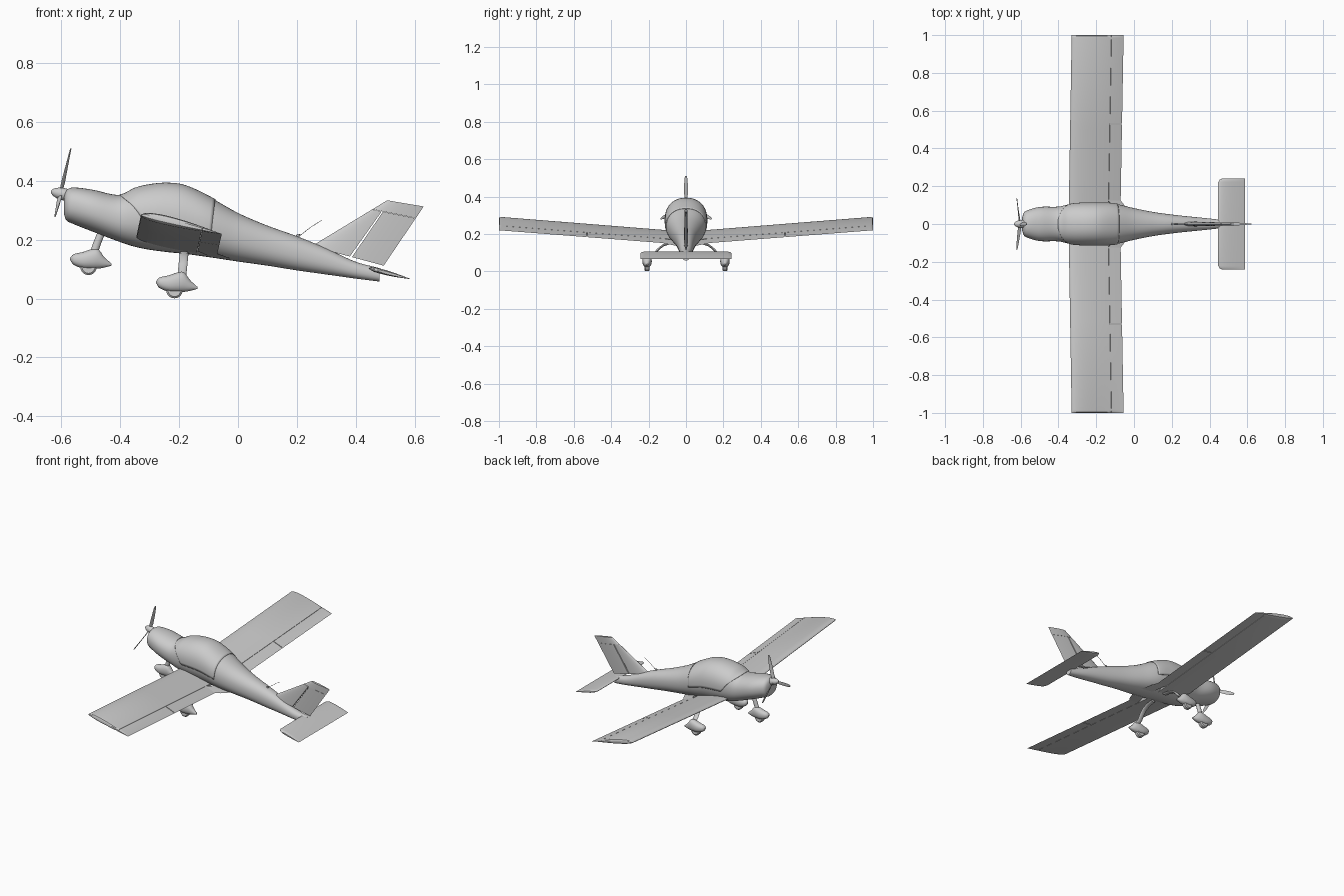
import bpy, bmesh, math
from math import sin, cos, pi, sqrt
from mathutils import Vector as V, Matrix

if "Cube" in bpy.data.objects:
    bpy.data.objects.remove(bpy.data.objects["Cube"])

grey = bpy.data.materials.new("plain grey")
grey.use_nodes = True
GREY = (0.6, 0.6, 0.6, 1)
grey.diffuse_color = GREY
grey.node_tree.nodes["Principled BSDF"].inputs["Base Color"].default_value = GREY


def finish(name, bm, angle=35):
    bmesh.ops.remove_doubles(bm, verts=bm.verts, dist=0.00005)
    bmesh.ops.recalc_face_normals(bm, faces=bm.faces)
    me = bpy.data.meshes.new(name)
    bm.to_mesh(me)
    bm.free()
    me.materials.append(grey)
    ob = bpy.data.objects.new(name, me)
    bpy.context.collection.objects.link(ob)
    bpy.ops.object.select_all(action="DESELECT")
    ob.select_set(True)
    bpy.context.view_layer.objects.active = ob
    bpy.ops.object.shade_smooth_by_angle(angle=math.radians(angle))
    return ob


def loft(name, rings, closed=True, matrix=None, angle=35):
    """Skin a list of equal-length rings; closed rings also get end caps."""
    bm = bmesh.new()
    rows = [[bm.verts.new(p) for p in r] for r in rings]
    n = len(rows[0])
    for r, q in zip(rows, rows[1:]):
        for i in range(n if closed else n - 1):
            j = (i + 1) % n
            bm.faces.new((r[i], r[j], q[j], q[i]))
    if closed:
        bm.faces.new(rows[0])
        bm.faces.new(rows[-1])
    if matrix:
        bm.transform(matrix)
    return finish(name, bm, angle)


def spline(stations, x):
    """Smooth interpolation of station rows by their first value."""
    k = 0
    while k < len(stations) - 2 and x > stations[k + 1][0]:
        k += 1
    a, b = stations[k], stations[k + 1]
    p, q = stations[max(k - 1, 0)], stations[min(k + 2, len(stations) - 1)]
    h = b[0] - a[0]
    t = (x - a[0]) / h
    out = []
    for i in range(1, len(a)):
        m0 = (b[i] - p[i]) / (b[0] - p[0]) * h
        m1 = (q[i] - a[i]) / (q[0] - a[0]) * h
        out.append((2*t**3 - 3*t*t + 1) * a[i] + (t**3 - 2*t*t + t) * m0
                   + (3*t*t - 2*t**3) * b[i] + (t**3 - t*t) * m1)
    return out


def hull_point(stations, x, ang, grow=0.0, power=0.9):
    """Point on a rounded cross-section; ang is measured from the top."""
    top, bot, half = spline(stations, x)
    c, s = cos(ang), sin(ang)
    rnd = lambda v: math.copysign(abs(v) ** power, v)
    return V((x, (half + grow) * rnd(s), (top + bot) / 2 + ((top - bot) / 2 + grow) * rnd(c)))


def hull(name, stations, steps, sides=40, offset=(0, 0, 0)):
    x0, x1 = stations[0][0], stations[-1][0]
    # Stations crowd together toward the nose
    xs = [x0 + (x1 - x0) * (i / steps) ** 1.5 for i in range(steps + 1)]
    return loft(name, [[hull_point(stations, x, 2*pi*k/sides) + V(offset)
                        for k in range(sides)] for x in xs])


def foil(le, te, up, low, axis, a=0.0, b=1.0, n=14):
    """Airfoil ring between chord fractions a and b."""
    le, te, axis = V(le), V(te), V(axis)
    h = lambda c: max(0, 5 * (0.297*sqrt(c) - 0.126*c - 0.3516*c*c + 0.2843*c**3 - 0.1036*c**4)) * 2
    cs = [a + (b - a) * (1 - cos(pi * i / n)) / 2 for i in range(n + 1)]
    upper = [le.lerp(te, c) + axis * up * h(c) for c in reversed(cs)]
    return upper + [le.lerp(te, c) - axis * low * h(c) for c in cs]


# Fuselage: x, top, bottom, half width
body = [(-.592, .345, .29, .035), (-.585, .366, .268, .058), (-.565, .377, .256, .072),
        (-.5, .371, .23, .09), (-.4, .352, .192, .092), (-.35, .374, .176, .103),
        (-.3, .386, .166, .109), (-.24, .391, .158, .111), (-.18, .383, .152, .111),
        (-.1, .347, .141, .107), (0, .291, .126, .084), (.1, .248, .112, .064),
        (.2, .212, .096, .05), (.3, .171, .082, .039), (.4, .125, .068, .029),
        (.48, .104, .058, .02)]
hull("fuselage", body, 70)

# Canopy shell sits slightly proud of the fuselage
rings = []
for i in range(33):
    u = i / 32
    x = -.402 + .325 * u
    reach = math.radians(98) * min(1, u / .28 + .02) ** .55
    rings.append([hull_point(body, x + .012 * u * (1 - cos(reach * k / 16)) * -1,
                             reach * k / 16, .003) for k in range(-16, 17)])
canopy = loft("canopy", rings, closed=False)
shell = canopy.modifiers.new("thickness", "SOLIDIFY")
shell.thickness = .004
shell.offset = -1


# Wings, split into main panel, flap and aileron
def wing_ring(y, side, a, b, flare=0.0, thin=1.0):
    t = (y - .1) / .9
    le = (-.345 + .015 * t, side * y, .212 + .072 * t)
    te = (-.071 + .016 * t + flare, side * y, .15 + .07 * t - flare * .2)
    return foil(le, te, .019 * thin, .012 * thin, (.24, 0, .97), a, b)


HINGE = .755
for side, label in ((1, "right"), (-1, "left")):
    def panel(part, ys, a, b):
        loft(label + "_" + part, [wing_ring(y, side, a, b, f, t) for y, f, t in ys])
    tip = [(.985, 0, 1), (.996, 0, .8), (1, 0, .45)]
    panel("wing", [(.03, 0, 1), (.5, 0, 1)] + tip, 0, HINGE)
    panel("wing_root_fillet", [(.04, .05, 1.1), (.1, .02, 1.1), (.125, 0, 1)], HINGE, 1)
    panel("flap", [(.125, 0, 1), (.527, 0, 1)], HINGE + .006, 1)
    panel("aileron", [(.531, 0, 1)] + tip, HINGE + .006, 1)

# Tailplane with rounded leading corners
rings = []
for y, cut, thin in ((-.242, .024, .5), (-.236, .01, .9), (-.222, .001, 1), (0, 0, 1),
                     (.222, .001, 1), (.236, .01, .9), (.242, .024, .5)):
    rings.append(foil((.445 + cut, y, .104 - cut * .28), (.588, y, .066),
                      .008 * thin, .009 * thin, (.27, 0, .96)))
loft("tailplane", rings)


# Fin, rudder and the horn over the fin
def fin_ring(t, a, b):
    le = V((.25, 0, .178)).lerp(V((.507, 0, .334)), t)
    te = V((.495, 0, .112)).lerp(V((.631, 0, .313)), t)
    return foil(le, te, .012 - .005 * t, .012 - .005 * t, (0, 1, 0), a, b)


TOP = .8
loft("fin", [fin_ring(0, 0, .53), fin_ring(TOP, 0, .22)])
loft("rudder", [fin_ring(0, .56, 1), fin_ring(TOP, .25, 1)])
loft("rudder_horn", [fin_ring(TOP + .004, 0, 1), fin_ring(1, 0, 1)])


# Swept strut whose section is an ellipse, long along x
def strut(name, path, chord, thick, sides=14):
    pts = [V(p) for p in path]
    rings = []
    for i, p in enumerate(pts):
        d = pts[min(i + 1, len(pts) - 1)] - pts[max(i - 1, 0)]
        n = V((0, d.z, -d.y)).normalized()
        rings.append([p + V((chord * cos(2*pi*k/sides), 0, 0)) + n * thick * sin(2*pi*k/sides)
                      for k in range(sides)])
    loft(name, rings)


# Wheels with streamlined fairings
pant = [(-.062, .031, .023, .006), (-.052, .042, .008, .017), (-.02, .05, -.005, .024),
        (.015, .061, -.007, .025), (.034, .06, -.006, .022), (.052, .035, -.003, .016),
        (.078, .011, .004, .004)]


def wheel(label, centre):
    hull(label + "_wheel_fairing", pant, 22, 24, centre)
    profile = ((-.013, .012), (-.014, .022), (-.009, .028), (.009, .028), (.014, .022), (.013, .012))
    loft(label + "_wheel", [[(centre[0] + r * cos(2*pi*k/28), centre[1] + y,
                              centre[2] + r * sin(2*pi*k/28)) for k in range(28)]
                            for y, r in profile])


for side, label in ((1, "right"), (-1, "left")):
    wheel(label, (-.216, side * .208, .029))
    arch = [(.05, .155), (.09, .15), (.125, .138), (.152, .115), (.172, .09), (.203, .07)]
    strut(label + "_leg", [(-.183 - .1 * (.155 - z), side * y, z) for y, z in arch], .015, .006)
wheel("nose", (-.508, 0, .108))
strut("nose_leg", [(-.462, 0, .23), (-.478, 0, .19), (-.492, 0, .15)], .014, .011)

# Propeller and spinner, built along local x then pitched nose-up
place = Matrix.Translation((-.603, 0, .357)) @ Matrix.Rotation(math.radians(13), 4, "Y")
loft("spinner", [[(x, r * cos(2*pi*k/28), r * sin(2*pi*k/28)) for k in range(28)]
                 for x, r in ((-.034, .001), (-.031, .007), (-.022, .014), (-.008, .019),
                              (.012, .021), (.025, .02))], matrix=place)
for i in range(3):
    rings = []
    for r, chord, twist in ((.012, .007, 50), (.04, .011, 35), (.09, .011, 22),
                            (.14, .009, 14), (.157, .004, 12)):
        d = V((sin(math.radians(twist)), cos(math.radians(twist)), 0)) * chord
        mid = V((0, 0, r))
        rings.append(foil(mid - d, mid + d, .002, .002, (d.y / chord, -d.x / chord, 0), n=6))
    loft("propeller_blade_%d" % (i + 1), rings,
         matrix=place @ Matrix.Rotation(2 * pi * i / 3, 4, "X"))

# Whip antenna with its mount
strut("antenna", [(.205, 0, .21), (.245, 0, .241), (.285, 0, .267)], .0015, .0015, 8)
strut("antenna_mount", [(.2, 0, .2), (.203, 0, .214), (.206, 0, .219)], .006, .005, 10)
